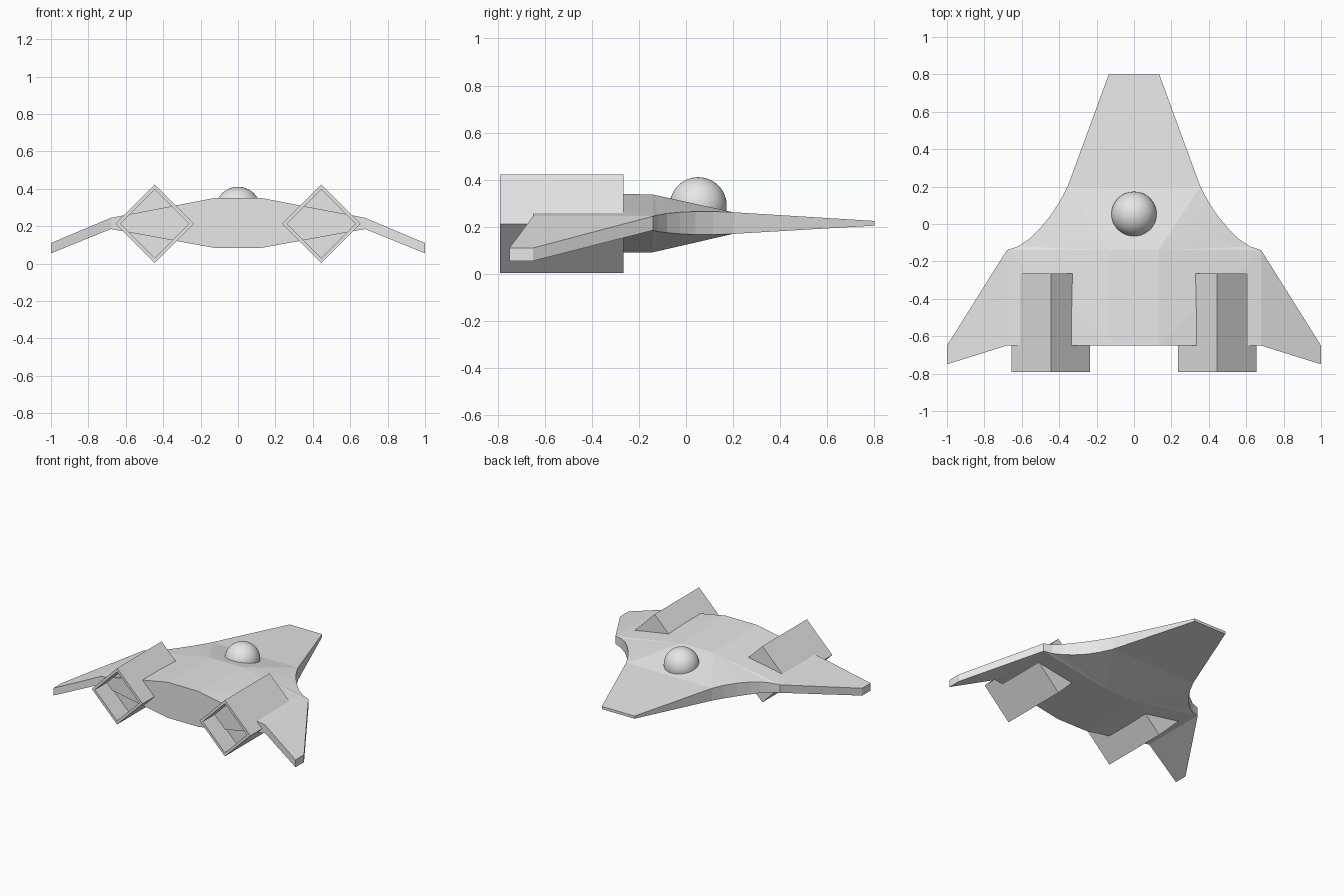
import bpy, bmesh, math
from mathutils import Matrix

cube = bpy.data.objects.get("Cube")
if cube:
    bpy.data.objects.remove(cube, do_unlink=True)

grey = bpy.data.materials.new("light_grey")
grey.use_nodes = True
grey.diffuse_color = (0.8, 0.8, 0.8, 1)
grey.node_tree.nodes["Principled BSDF"].inputs["Base Color"].default_value = grey.diffuse_color


def finish(bm, name):
    bmesh.ops.recalc_face_normals(bm, faces=bm.faces)
    mesh = bpy.data.meshes.new(name)
    bm.to_mesh(mesh)
    bm.free()
    mesh.materials.append(grey)
    obj = bpy.data.objects.new(name, mesh)
    bpy.context.collection.objects.link(obj)
    return obj


def mirrored_shell(name, points, panels):
    """Shell from (x, y, top, bottom) points, walled at its rim, mirrored in x."""
    bm = bmesh.new()
    top = [bm.verts.new((x, y, t)) for x, y, t, b in points]
    low = [bm.verts.new((x, y, b)) for x, y, t, b in points]
    for p in panels:
        bm.faces.new([top[i] for i in p])
        bm.faces.new([low[i] for i in reversed(p)])
    edges = [(p[i - 1], p[i]) for p in panels for i in range(len(p))]
    for a, b in edges:
        on_centre = points[a][0] == 0 and points[b][0] == 0
        if (b, a) not in edges and not on_centre:
            bm.faces.new([top[b], top[a], low[a], low[b]])
    obj = finish(bm, name)
    mod = obj.modifiers.new("Mirror", 'MIRROR')
    mod.merge_threshold = 0.0005
    return obj


# Hull: rim runs from the nose round the curved shoulder to the tail
hull_points = [
    (0, 0.8, 0.225, 0.205), (0.135, 0.8, 0.225, 0.205),
    (0.355, 0.2, 0.262, 0.17), (0.40, 0.115, 0.265, 0.167),
    (0.45, 0.04, 0.265, 0.167), (0.505, -0.025, 0.262, 0.17),
    (0.56, -0.08, 0.257, 0.175), (0.62, -0.12, 0.25, 0.18),
    (0.68, -0.14, 0.245, 0.185), (0.68, -0.65, 0.245, 0.185),
    (0.13, -0.65, 0.35, 0.085), (0, -0.65, 0.35, 0.085),
    (0, -0.14, 0.337, 0.092), (0.13, -0.14, 0.337, 0.092),
    (0, 0.2, 0.262, 0.17),
]
hull_panels = [(0, 14, 2, 1), (14, 12, 13, 2), (12, 11, 10, 13),
               (13, 10, 8), (8, 10, 9)]
hull_panels += [(13, i + 1, i) for i in range(2, 8)]
mirrored_shell("hull", hull_points, hull_panels)

# Drooping swept wings
mirrored_shell("wings", [
    (0.68, -0.14, 0.245, 0.185), (0.68, -0.65, 0.245, 0.185),
    (1.0, -0.75, 0.11, 0.055), (1.0, -0.65, 0.11, 0.055)], [(0, 1, 2, 3)])


# Diamond engine pods with a recessed opening
def engine_pod(name, x):
    bm = bmesh.new()
    bmesh.ops.create_cube(bm, size=1)
    side = 0.21 * math.sqrt(2)
    bmesh.ops.scale(bm, vec=(side, 0.525, side), verts=bm.verts)
    bmesh.ops.rotate(bm, verts=bm.verts, matrix=Matrix.Rotation(math.pi / 4, 3, 'Y'))
    bmesh.ops.translate(bm, verts=bm.verts, vec=(x, -0.5275, 0.213))
    bm.normal_update()
    mouth = min(bm.faces, key=lambda f: f.calc_center_median().y)
    bmesh.ops.inset_region(bm, faces=[mouth], thickness=0.027)
    inner = bmesh.ops.extrude_face_region(bm, geom=[mouth])["geom"]
    bmesh.ops.translate(bm, vec=(0, 0.15, 0),
                        verts=[v for v in inner if isinstance(v, bmesh.types.BMVert)])
    if mouth.is_valid:
        bmesh.ops.delete(bm, geom=[mouth], context='FACES_ONLY')
    finish(bm, name)


engine_pod("left_engine_pod", 0.445)
engine_pod("right_engine_pod", -0.445)

# Round canopy
bpy.ops.mesh.primitive_uv_sphere_add(segments=48, ring_count=24, radius=0.121,
                                     location=(0, 0.052, 0.29))
canopy = bpy.context.object
canopy.name = "canopy"
canopy.data.materials.append(grey)
bpy.ops.object.shade_smooth()
